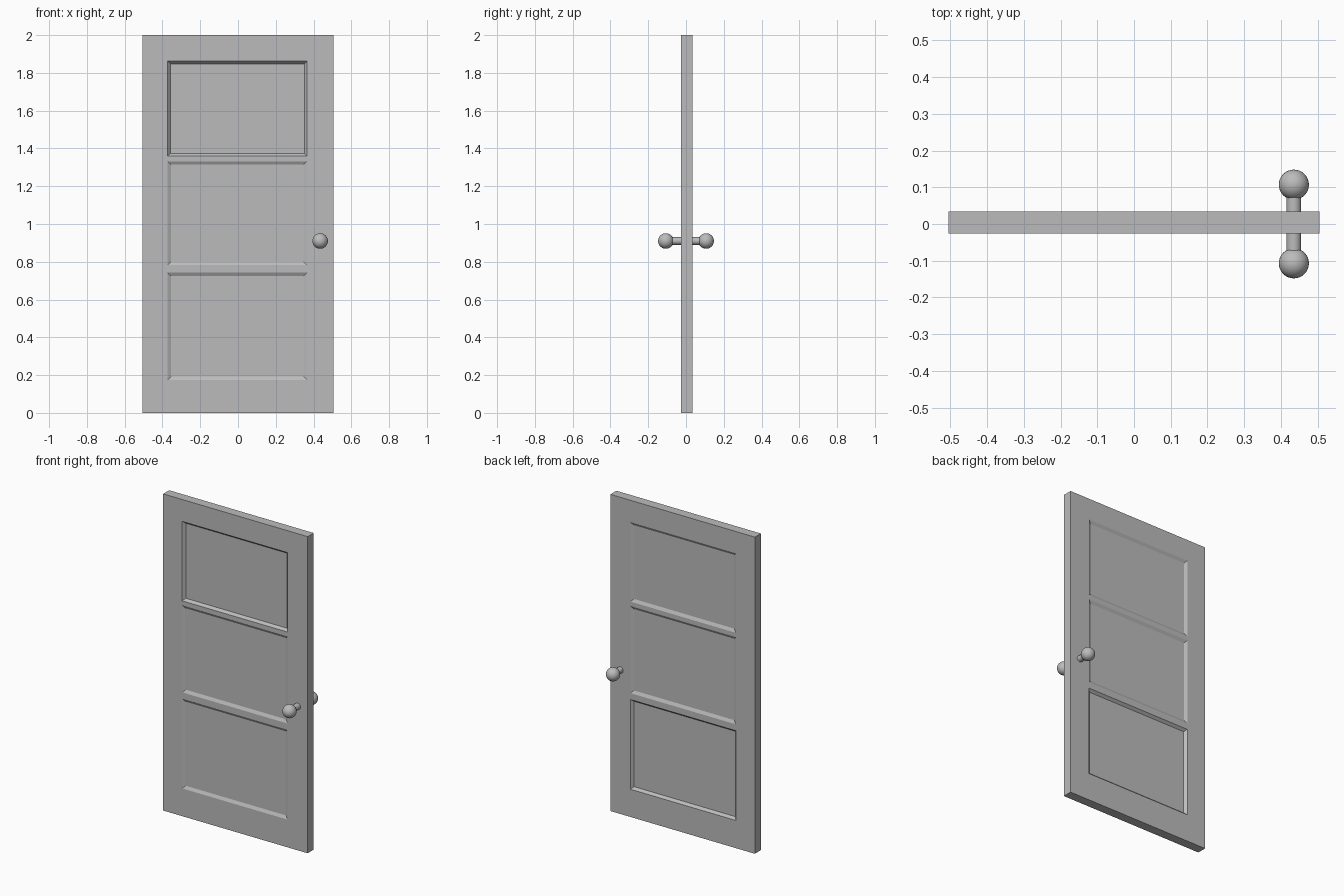
import bpy, bmesh, math
from mathutils import Matrix

cube = bpy.data.objects.get("Cube")
if cube:
    bpy.data.objects.remove(cube, do_unlink=True)

GREY = (0.5, 0.5, 0.5, 1.0)
mat = bpy.data.materials.new("plain grey")
mat.use_nodes = True
mat.diffuse_color = GREY
mat.node_tree.nodes["Principled BSDF"].inputs["Base Color"].default_value = GREY

FRONT, BACK = -0.026, 0.034
XS = [-0.505, -0.372, 0.365, 0.505]
ZS = [0, 0.175, 0.742, 0.782, 1.332, 1.36, 1.862, 2]


def finish(name, bm):
    mesh = bpy.data.meshes.new(name)
    bm.to_mesh(mesh)
    bm.free()
    mesh.materials.append(mat)
    obj = bpy.data.objects.new(name, mesh)
    bpy.context.collection.objects.link(obj)
    return obj


# Door slab: box sliced along the panel borders
bm = bmesh.new()
bmesh.ops.create_cube(bm, size=1)
for v in bm.verts:
    v.co = (XS[-1] if v.co.x > 0 else XS[0],
            BACK if v.co.y > 0 else FRONT,
            ZS[-1] if v.co.z > 0 else ZS[0])
cuts = [((x, 0, 0), (1, 0, 0)) for x in XS[1:-1]]
cuts += [((0, 0, z), (0, 0, 1)) for z in ZS[1:-1]]
for co, no in cuts:
    bmesh.ops.bisect_plane(bm, geom=bm.verts[:] + bm.edges[:] + bm.faces[:],
                           plane_co=co, plane_no=no)

# Recessed panels on both sides: two shallow, one steeper
bm.normal_update()
for f in bm.faces[:]:
    c = f.calc_center_median()
    if abs(f.normal.y) < 0.9 or not XS[1] < c.x < XS[2]:
        continue
    for i in (1, 3, 5):
        if ZS[i] < c.z < ZS[i + 1]:
            steep = i == (5 if f.normal.y < 0 else 1)
            bmesh.ops.inset_individual(bm, faces=[f], use_even_offset=True,
                                       thickness=0.014 if steep else 0.018,
                                       depth=-0.016 if steep else -0.01)
finish("door_slab", bm)


# Knob and stem on each side
def knob(side, sign, surface):
    x, z, y = 0.435, 0.91, sign * 0.107
    bm = bmesh.new()
    bmesh.ops.create_uvsphere(bm, u_segments=32, v_segments=16, radius=0.041,
                              matrix=Matrix.Translation((x, y, z)))
    ball = finish(side + "_knob", bm)
    bm = bmesh.new()
    place = Matrix.Translation((x, (y + surface) / 2, z)) @ Matrix.Rotation(math.pi / 2, 4, "X")
    bmesh.ops.create_cone(bm, cap_ends=True, segments=32, radius1=0.02, radius2=0.02,
                          depth=abs(y - surface), matrix=place)
    stem = finish(side + "_knob_stem", bm)
    for o in (ball, stem):
        bpy.ops.object.select_all(action="DESELECT")
        o.select_set(True)
        bpy.context.view_layer.objects.active = o
        bpy.ops.object.shade_smooth_by_angle(angle=math.radians(40))


knob("front", -1, FRONT)
knob("back", 1, BACK)
